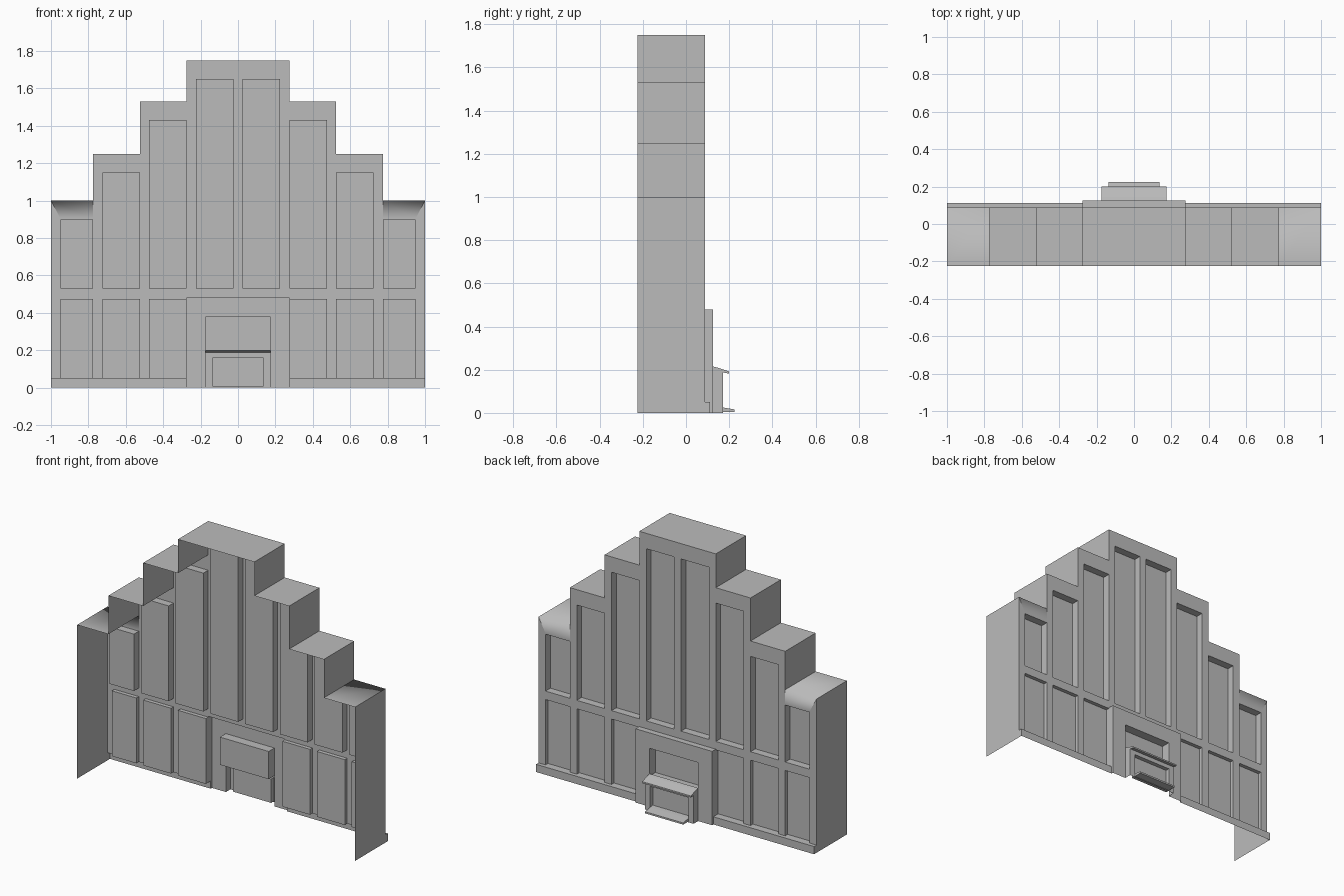
import bpy, bmesh

if "Cube" in bpy.data.objects:
    bpy.data.objects.remove(bpy.data.objects["Cube"], do_unlink=True)

stone = bpy.data.materials.new("grey_stone")
stone.use_nodes = True
stone.diffuse_color = (0.5, 0.5, 0.5, 1)
stone.node_tree.nodes["Principled BSDF"].inputs["Base Color"].default_value = (0.5, 0.5, 0.5, 1)

BACK, WALL = -0.225, 0.087          # open edge of the shell, facade plane
STEPS = [(0.275, 1.75), (0.525, 1.53), (0.775, 1.25), (1.0, 1.0)]
EAVE = 0.905                        # bottom of the shaded end cornices


def make(name, faces, smooth=False):
    """Sheet object from a list of polygons given as points."""
    bm = bmesh.new()
    for pts in faces:
        bm.faces.new([bm.verts.new(p) for p in pts])
    bmesh.ops.remove_doubles(bm, verts=bm.verts, dist=1e-5)
    if not smooth:
        bmesh.ops.dissolve_limit(bm, angle_limit=0.01, verts=bm.verts, edges=bm.edges)
    for f in bm.faces:
        f.smooth = smooth
    me = bpy.data.meshes.new(name)
    bm.to_mesh(me)
    bm.free()
    me.materials.append(stone)
    ob = bpy.data.objects.new(name, me)
    bpy.context.collection.objects.link(ob)
    return ob


# Facade relief: rectangles (x0, x1, z0, z1, y) painted over each other
relief = []
inner = 0.0
for outer, top in STEPS:
    relief.append((inner, outer, 0, top, WALL))
    inner = outer
for i, (outer, top) in enumerate(STEPS):
    x0 = STEPS[i - 1][0] if i else 0.025
    x1 = outer - 0.05
    relief.append((x0, x1, 0.53, top - 0.1, WALL - 0.05))
    if i:
        relief.append((x0, x1, 0.05, 0.475, WALL - 0.025))
relief += [
    (0.275, 1, 0, 0.05, 0.112),         # plinth
    (0, 0.275, 0, 0.48, 0.125),         # portal
    (0, 0.175, 0.2, 0.38, 0.065),       # portal niche
    (0, 0.175, 0, 0.2, 0.172),          # bay
    (0, 0.137, 0.02, 0.16, 0.145),      # bay panel
]
relief += [(-b, -a, c, d, y) for a, b, c, d, y in relief]


def depth(x, z):
    y = None
    for a, b, c, d, v in relief:
        if a < x < b and c < z < d:
            y = v
    return y


xs = sorted({v for r in relief for v in r[:2]})
zs = sorted({v for r in relief for v in r[2:4]} | {EAVE})
tiny = 1e-4
faces = []
for x0, x1 in zip(xs, xs[1:]):
    for z0, z1 in zip(zs, zs[1:]):
        xm, zm = (x0 + x1) / 2, (z0 + z1) / 2
        y = depth(xm, zm)
        if y is None:
            continue
        cornice = abs(xm) > 0.775 and zm > EAVE
        if not cornice:
            faces.append([(x1, y, z0), (x0, y, z0), (x0, y, z1), (x1, y, z1)])
        # Reveals, roofs and outer walls wherever the depth changes
        for x, side in ((x0, -1), (x1, 1)):
            n = depth(x + side * tiny, zm)
            e = BACK if n is None else n
            if e < y:
                q = [(x, e, z0), (x, y, z0), (x, y, z1), (x, e, z1)]
                faces.append(q[::side])
        for z, side in ((z0, -1), (z1, 1)):
            n = depth(xm, z + side * tiny)
            e = BACK if n is None else n
            if e < y and z > 0 and not (cornice and n is None):
                q = [(x0, e, z), (x1, e, z), (x1, y, z), (x0, y, z)]
                faces.append(q[::side])
make("stepped_facade", faces)

# End roofs that blend softly into the facade, with flat mitred corners
for s, name in ((1, "left"), (-1, "right")):
    a, b, c = 0.775 * s, 0.95 * s, s
    make(name + "_end_roof", [
        [(a, BACK, 1), (c, BACK, 1), (c, WALL, 1), (a, WALL, 1)][::s],
        [(a, WALL, 1), (c, WALL, 1), (b, WALL, EAVE), (a, WALL, EAVE)][::s]], smooth=True)
    make(name + "_mitre", [[(c, WALL, 1), (c, WALL, EAVE), (b, WALL, EAVE)][::s]])


def ledge(name, half, profile):
    """Prism along x from a (y, z) profile."""
    ends = [[(s * half, y, z) for y, z in profile][::s] for s in (1, -1)]
    n = len(profile)
    sides = []
    for i in range(n):
        (y0, z0), (y1, z1) = profile[i], profile[(i + 1) % n]
        sides.append([(-half, y0, z0), (-half, y1, z1), (half, y1, z1), (half, y0, z0)])
    ob = make(name, ends + sides)
    bm = bmesh.new()
    bm.from_mesh(ob.data)
    bmesh.ops.recalc_face_normals(bm, faces=bm.faces)
    bm.to_mesh(ob.data)
    bm.free()


ledge("counter", 0.175, [(0.125, 0.2), (0.125, 0.215), (0.145, 0.21), (0.2, 0.192), (0.2, 0.182), (0.172, 0.187)])
ledge("door_step", 0.137, [(0.145, 0.005), (0.145, 0.028), (0.172, 0.025), (0.225, 0.016), (0.225, 0.005)])
